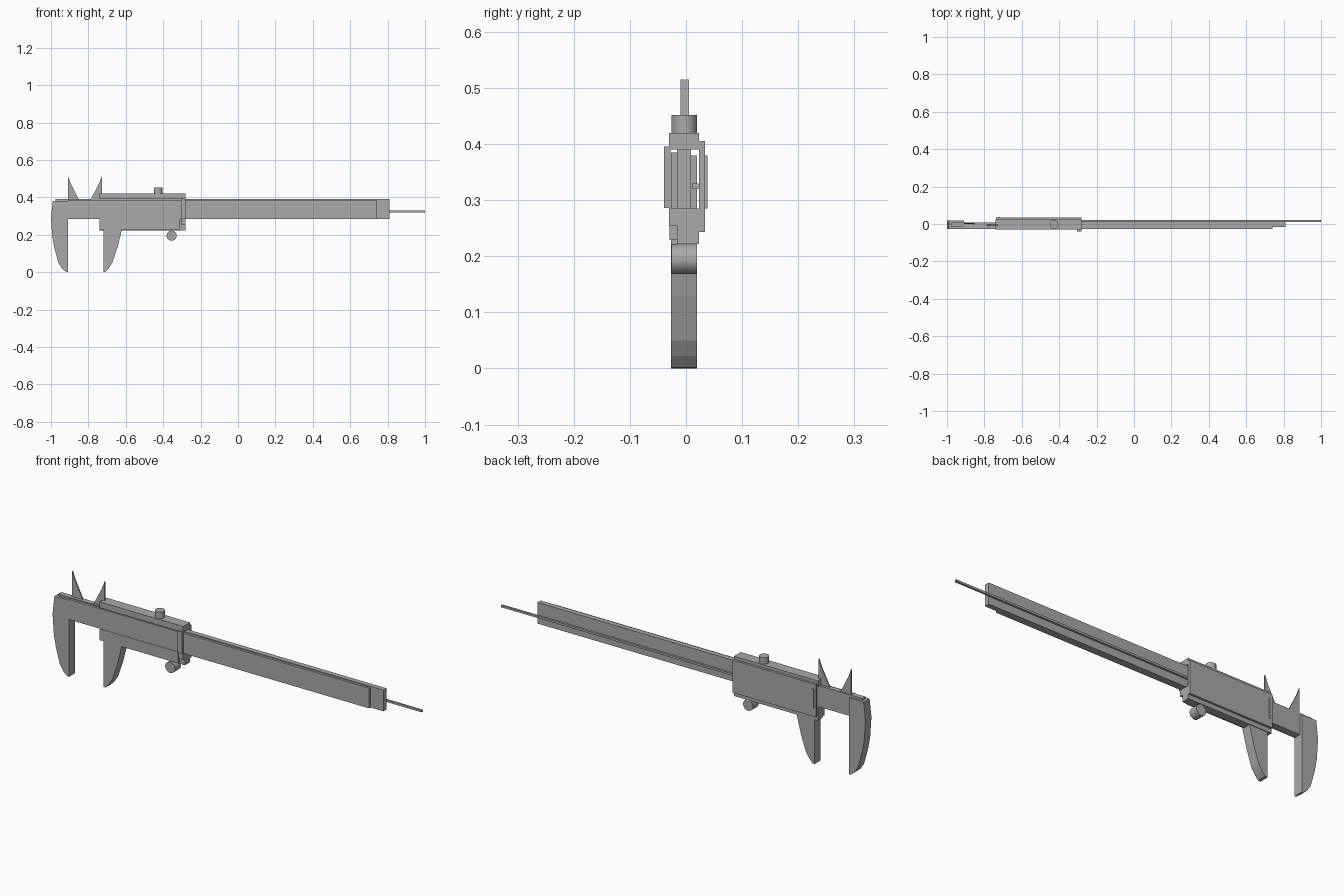
import bpy, bmesh, math
from mathutils import Matrix

cube = bpy.data.objects.get("Cube")
if cube:
    bpy.data.objects.remove(cube, do_unlink=True)

GREY = (0.4, 0.4, 0.4, 1)
steel = bpy.data.materials.new("steel grey")
steel.use_nodes = True
steel.diffuse_color = GREY
steel.node_tree.nodes["Principled BSDF"].inputs["Base Color"].default_value = GREY


def finish(name, bm):
    bmesh.ops.recalc_face_normals(bm, faces=bm.faces)
    mesh = bpy.data.meshes.new(name)
    bm.to_mesh(mesh)
    bm.free()
    mesh.materials.append(steel)
    obj = bpy.data.objects.new(name, mesh)
    bpy.context.collection.objects.link(obj)
    return obj


def plate(name, profile, y0, y1):
    """Extrude an x/z outline from y0 to y1."""
    bm = bmesh.new()
    face = bm.faces.new([bm.verts.new((x, y0, z)) for x, z in profile])
    side = bmesh.ops.extrude_face_region(bm, geom=[face])["geom"]
    verts = [v for v in side if isinstance(v, bmesh.types.BMVert)]
    bmesh.ops.translate(bm, verts=verts, vec=(0, y1 - y0, 0))
    return finish(name, bm)


def box(name, x0, x1, y0, y1, z0, z1):
    return plate(name, [(x0, z0), (x1, z0), (x1, z1), (x0, z1)], y0, y1)


def cylinder(name, centre, radius, depth, axis):
    bm = bmesh.new()
    turn = Matrix.Rotation(math.pi / 2, 4, "X") if axis == "Y" else Matrix()
    bmesh.ops.create_cone(bm, cap_ends=True, segments=32, radius1=radius,
                          radius2=radius, depth=depth,
                          matrix=Matrix.Translation(centre) @ turn)
    obj = finish(name, bm)
    bpy.context.view_layer.objects.active = obj
    obj.select_set(True)
    bpy.ops.object.shade_smooth_by_angle(angle=math.radians(40))
    obj.select_set(False)


# Main beam: core, scale plate on the front and depth rod behind
box("beam_core", -0.975, 0.81, -0.016, 0.009, 0.285, 0.39)
box("beam_scale_plate", -0.91, 0.74, -0.027, -0.016, 0.285, 0.385)
box("depth_rod", -0.6, 1.0, 0.012, 0.022, 0.32, 0.33)

# Large measuring jaws
plate("fixed_jaw", [(-0.99, 0.38), (-1.0, 0.29), (-0.993, 0.19),
                    (-0.982, 0.13), (-0.96, 0.05), (-0.94, 0.018),
                    (-0.92, 0.002), (-0.91, 0), (-0.91, 0.38)], -0.027, 0.02)
plate("sliding_jaw", [(-0.72, 0.26), (-0.72, 0), (-0.708, 0.002),
                      (-0.69, 0.022), (-0.672, 0.05), (-0.645, 0.13),
                      (-0.622, 0.22), (-0.622, 0.26)], -0.027, 0.02)

# Thin knife jaws on the top edge
plate("fixed_knife_jaw", [(-0.91, 0.37), (-0.91, 0.515), (-0.895, 0.475),
                          (-0.875, 0.435), (-0.852, 0.39), (-0.852, 0.37)],
      -0.001, 0.005)
plate("sliding_knife_jaw", [(-0.68, 0.4), (-0.727, 0.42), (-0.727, 0.515),
                            (-0.742, 0.475), (-0.763, 0.435), (-0.787, 0.39),
                            (-0.68, 0.39)], -0.01, -0.003)

# Slider frame around the beam
box("slider_top_bar", -0.74, -0.28, -0.03, 0.023, 0.39, 0.42)
box("slider_bottom_bar", -0.74, -0.28, -0.016, 0.023, 0.222, 0.285)
box("slider_vernier_plate", -0.74, -0.31, -0.029, -0.016, 0.229, 0.285)
box("slider_back_cover", -0.737, -0.28, 0.023, 0.034, 0.243, 0.405)
box("slider_back_rib", -0.727, -0.718, 0.034, 0.038, 0.285, 0.38)
box("slider_front_strap", -0.305, -0.28, -0.039, -0.028, 0.286, 0.396)
box("slider_strap_foot", -0.305, -0.28, -0.03, -0.016, 0.255, 0.29)

# Lock screw and thumb wheel
cylinder("lock_screw", (-0.427, -0.003, 0.434), 0.023, 0.036, "Z")
cylinder("thumb_wheel", (-0.355, -0.003, 0.195), 0.027, 0.046, "Y")
